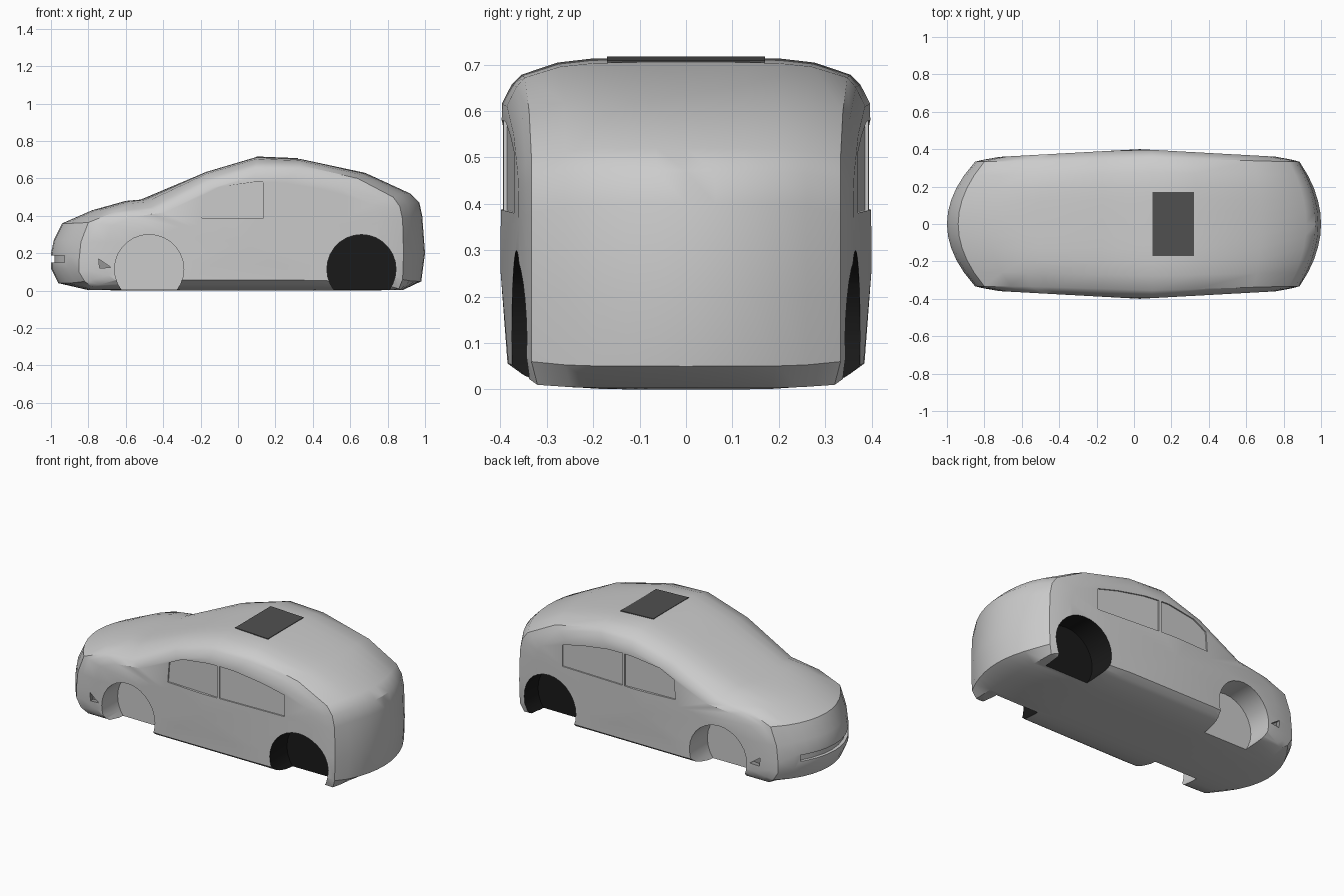
import bpy, bmesh, math

if "Cube" in bpy.data.objects:
    bpy.data.objects.remove(bpy.data.objects["Cube"])


def make_object(name, verts, faces, colour=None):
    me = bpy.data.meshes.new(name)
    me.from_pydata(verts, [], faces)
    bm = bmesh.new()
    bm.from_mesh(me)
    bmesh.ops.recalc_face_normals(bm, faces=bm.faces)
    bm.to_mesh(me)
    bm.free()
    ob = bpy.data.objects.new(name, me)
    bpy.context.collection.objects.link(ob)
    if colour:
        mat = bpy.data.materials.get(name.split(".")[0]) or bpy.data.materials.new(name)
        mat.diffuse_color = (*colour, 1)
        mat.use_nodes = True
        mat.node_tree.nodes["Principled BSDF"].inputs["Base Color"].default_value = mat.diffuse_color
        me.materials.append(mat)
    return ob


def loft(name, loops, ends, colour=None):
    """Bridge closed loops; ends = True closes both with an n-gon, else loops end in a fan."""
    n = len(loops[0])
    verts = [p for lp in loops for p in lp]
    faces = [(k * n + i, k * n + (i + 1) % n, (k + 1) * n + (i + 1) % n, (k + 1) * n + i)
             for k in range(len(loops) - 1) for i in range(n)]
    if ends:
        faces += [tuple(range(n)), tuple(range(len(verts) - n, len(verts)))]
    else:
        for base, s in ((0, -1), (len(verts) - n, 1)):
            verts.append((CX, s * side_y(CX), CZ))
            c = len(verts) - 1
            faces += [(base + i, base + (i + 1) % n, c) for i in range(n)]
    return make_object(name, verts, faces, colour)


CX, CZ = 0.03, 0.26


def side_y(x):
    return 0.4 - 0.055 * abs(x - CX)


# Lengthwise outline at the centreline (x, z) and at the side crease (x, z)
PROFILE = [
    (-1, .20, -.85, .16), (-.985, .27, -.84, .26), (-.94, .36, -.80, .365),
    (-.78, .43, -.66, .42), (-.60, .48, -.55, .435), (-.52, .487, -.47, .445),
    (-.17, .635, -.17, .60), (.10, .715, .10, .678), (.33, .705, .33, .672),
    (.68, .63, .64, .60), (.92, .52, .83, .50), (.97, .47, .865, .45),
    (.985, .40, .88, .38), (1, .20, .885, .20), (.98, .05, .88, .06),
    (.88, .003, .86, .01), (.40, 0, .40, .02), (-.30, 0, -.30, .02),
    (-.80, .003, -.78, .02), (-.96, .04, -.82, .05), (-1, .12, -.85, .10)]


def crease_y(x, z):
    return 0.32 if z < 0.03 else 0.355 - 0.022 * min(1, abs(x - 0.1) / 0.7)


# Body shell: loops across the width, then shrinking rings filling each side
def across(t):
    a, b = abs(t) ** 2, abs(t) ** 5
    return [(cx + (ex - cx) * a, t * crease_y(ex, ez), cz + (ez - cz) * b)
            for cx, cz, ex, ez in PROFILE]


def ring(s, mix, sign):
    out = []
    for _, _, ex, ez in PROFILE:
        x, z = CX + (ex - CX) * s, CZ + (ez - CZ) * s
        e = crease_y(ex, ez)
        out.append((x, sign * (e + (side_y(x) - e) * mix), z))
    return out


RINGS = [(0.5, 1), (0.85, 1), (0.95, 0.5)]
loops = [ring(s, m, -1) for s, m in RINGS]
loops += [across(t) for t in (-1, -.78, -.58, -.38, -.19, 0, .19, .38, .58, .78, 1)]
loops += [ring(s, m, 1) for s, m in reversed(RINGS)]
body = loft("car_body", loops, False, (.6, .6, .6))

cutters = []


def side_cut(name, pts, inner, colour=None):
    """Cut an (x, z) outline into both sides, down to y = inner(x)."""
    for s in (-1, 1):
        cutters.append(loft(name if s < 0 else name + ".R",
                            [[(x, s * inner(x), z) for x, z in pts],
                             [(x, s * 0.5, z) for x, z in pts]], True, colour))


def circle(cx, cz, r, n=28):
    return [(cx + r * math.cos(2 * math.pi * i / n), cz + r * math.sin(2 * math.pi * i / n))
            for i in range(n)]


# Wheel wells
side_cut("front_wheel_well", circle(-.475, .115, .185), lambda x: 0.21, (.6, .6, .6))
side_cut("rear_wheel_well", circle(.66, .115, .185), lambda x: 0.21, (.01, .01, .01))

# Side windows, slightly recessed
recess = lambda x: side_y(x) - 0.008
side_cut("front_window", [(-.20, .39), (.135, .386), (.135, .58), (.08, .58), (-.10, .555), (-.19, .51)],
         recess, (.6, .6, .6))
side_cut("rear_window", [(.15, .386), (.57, .38), (.57, .51), (.43, .545), (.25, .575), (.15, .58)],
         recess, (.6, .6, .6))

# Fog light pockets
side_cut("fog_light_pocket", [(-.745, .17), (-.74, .12), (-.68, .125)],
         lambda x: 0.33, (.3, .3, .3))

# Front intake slot following the rounded nose
plan = [(-1 + 0.15 * (y / .335) ** 2, y) for y in (-.23, -.15, -.07, 0, .07, .15, .23)]
slot = [(x + .02, y) for x, y in plan] + [(-1.1, .23), (-1.1, -.23)]
cutters.append(loft("intake_slot", [[(x, y, z) for x, y in slot] for z in (.15, .188)],
                    True, (.6, .6, .6)))

# Apply the cuts
bpy.context.view_layer.objects.active = body
for c in cutters:
    c.hide_render = True
    m = body.modifiers.new(c.name, 'BOOLEAN')
    m.operation, m.solver, m.object = 'DIFFERENCE', 'EXACT', c
    m.material_mode = 'TRANSFER'
    bpy.ops.object.modifier_apply(modifier=m.name)
for c in cutters:
    bpy.data.objects.remove(c)

# Sunroof panel
z0, z1 = .7165, .7075
loft("sunroof", [[(x, y, z + d) for x, y, z in
                  ((.10, -.17, z0), (.32, -.17, z1), (.32, .17, z1), (.10, .17, z0))]
                 for d in (-.006, .001)], True, (.08, .08, .08))

bpy.ops.object.select_all(action='DESELECT')
body.select_set(True)
bpy.context.view_layer.objects.active = body
bpy.ops.object.shade_smooth_by_angle(angle=math.radians(32))
